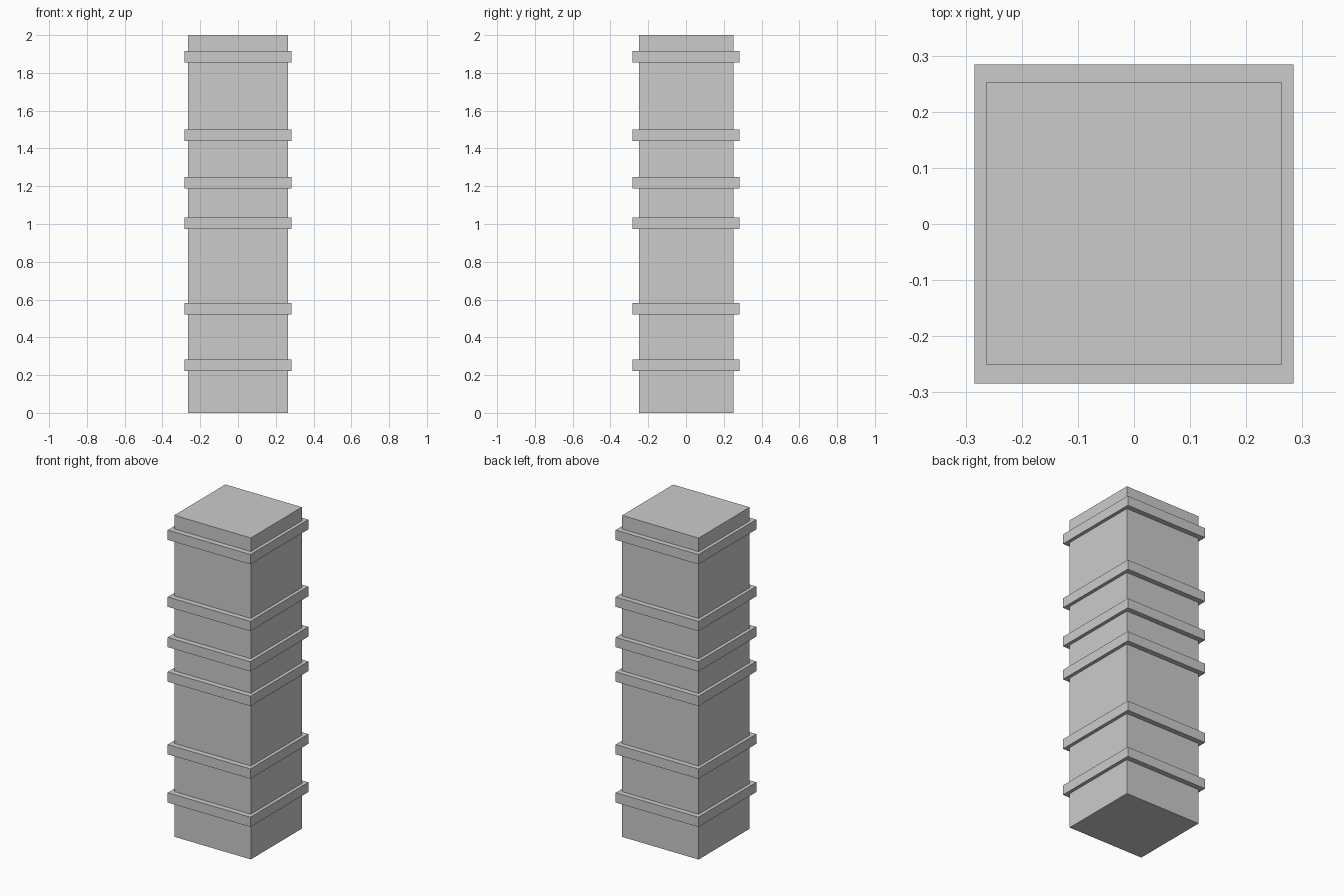
import bpy

if "Cube" in bpy.data.objects:
    bpy.data.objects.remove(bpy.data.objects["Cube"])


def box(name, size, center):
    bpy.ops.mesh.primitive_cube_add(size=1, location=center)
    obj = bpy.context.object
    obj.name = name
    obj.scale = size
    bpy.ops.object.transform_apply(location=False, rotation=False, scale=True)
    return obj


# Main square shaft
box("column_shaft", (0.527, 0.502, 2.0), (0, 0.001, 1.0))

# Protruding bands around the shaft
for i, z in enumerate((0.251, 0.551, 1.003, 1.218, 1.469, 1.885)):
    box(f"band_{i + 1}", (0.569, 0.569, 0.061), (0, 0, z))
